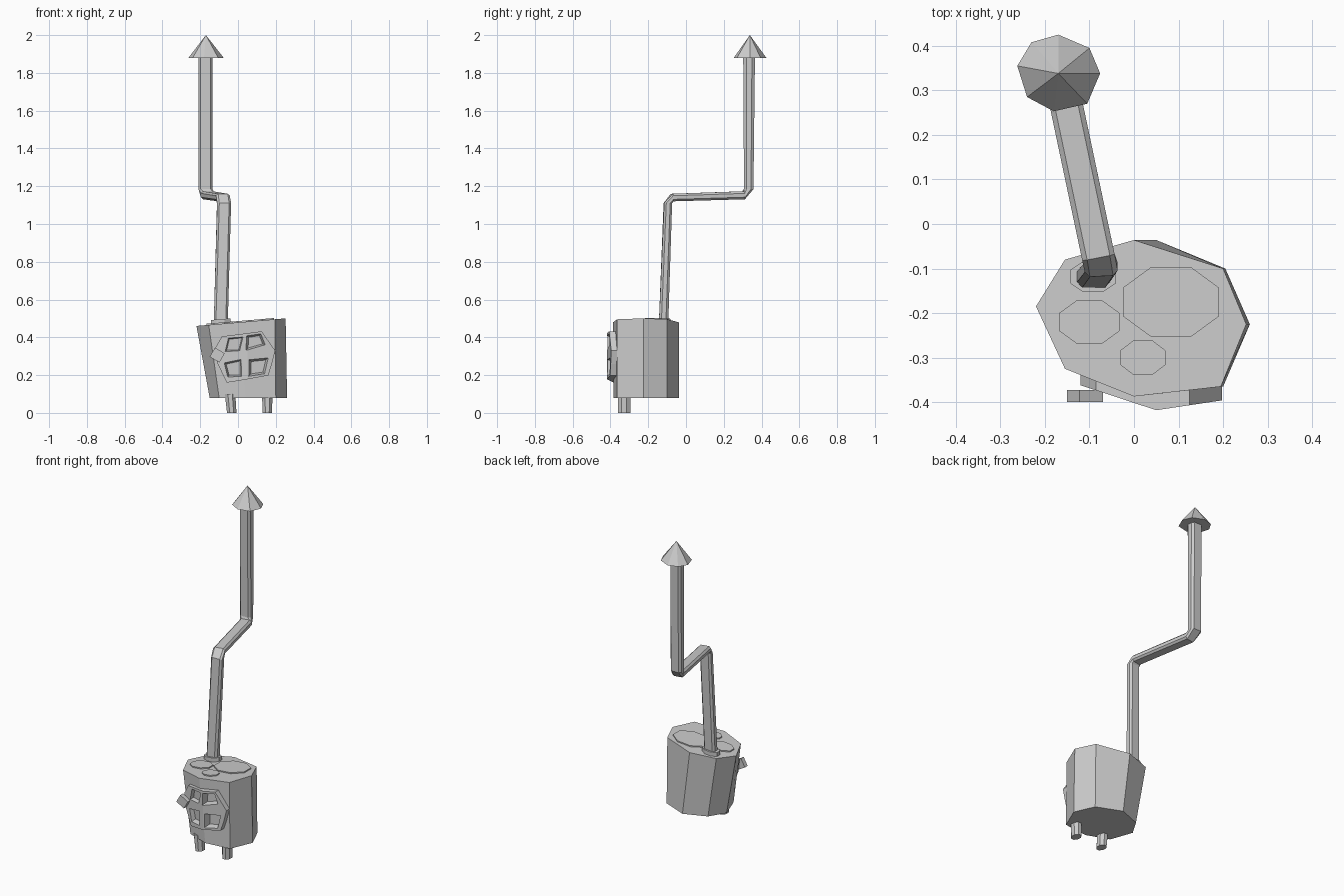
import bpy, bmesh
from math import cos, sin, pi, radians
from mathutils import Matrix, Vector

if "Cube" in bpy.data.objects:
    bpy.data.objects.remove(bpy.data.objects["Cube"])


def finish(bm, name):
    bmesh.ops.recalc_face_normals(bm, faces=bm.faces)
    mesh = bpy.data.meshes.new(name)
    bm.to_mesh(mesh)
    bm.free()
    ob = bpy.data.objects.new(name, mesh)
    bpy.context.collection.objects.link(ob)
    return ob


def add_loft(bm, rings):
    """Bridge equal-length rings of points and cap both ends."""
    loops = [[bm.verts.new(p) for p in r] for r in rings]
    n = len(loops[0])
    for a, b in zip(loops, loops[1:]):
        for i in range(n):
            bm.faces.new((a[i], a[(i + 1) % n], b[(i + 1) % n], b[i]))
    bm.faces.new(loops[0])
    bm.faces.new(loops[-1])


def loft(name, *rings):
    bm = bmesh.new()
    add_loft(bm, rings)
    return finish(bm, name)


def oval(cx, cy, rx, ry, n=8, turn=pi / 8):
    return [(cx + rx * cos(2 * pi * i / n + turn), cy + ry * sin(2 * pi * i / n + turn)) for i in range(n)]


def top_z(x):
    return 0.479 + 0.085 * x


# stove body: lopsided octagonal drum with a sloping top
top = [(-.22, -.185), (-.155, -.08), (0, -.036), (.20, -.10), (.252, -.225), (.195, -.365), (0, -.387), (-.155, -.325)]
base = [(-.15, -.19), (-.09, -.09), (.05, -.036), (.205, -.10), (.26, -.225), (.20, -.365), (.04, -.383), (-.10, -.33)]
loft("stove_body", [(x, y, .08) for x, y in base], [(x, y, top_z(x)) for x, y in top])

# hot plates and pipe collar, following the slope of the top
for name, cx, cy, rx, ry, h in (
        ("large_hot_plate", .083, -.175, .116, .085, .007),
        ("medium_hot_plate", -.10, -.22, .073, .053, .007),
        ("small_hot_plate", .02, -.30, .055, .042, .007),
        ("pipe_collar", -.092, -.118, .056, .038, .025)):
    ring = oval(cx, cy, rx, ry)
    loft(name, [(x, y, top_z(x) - .02) for x, y in ring], [(x, y, top_z(x) + h) for x, y in ring])

# two front legs
for name, x0, x1 in (("left_leg", -.033, -.042), ("right_leg", .155, .155)):
    loft(name, [(x, y, 0) for x, y in oval(x0, -.328, .027, .036)],
         [(x, y, .10) for x, y in oval(x1, -.328, .03, .036)])

# stove pipe: flattened octagon section swept round two chamfered bends
section = [(.037, .012), (.026, .025), (-.026, .025), (-.037, .012),
           (-.037, -.012), (-.026, -.025), (.026, -.025), (.037, -.012)]
stations = [  # centre, tilt from vertical, sideways turn, thickness factor
    ((-.092, -.120, .44), 3, 0, 1),
    ((-.074, -.096, 1.11), 3, 3, .85),
    ((-.080, -.074, 1.14), 85, 11, .8),
    ((-.160, .305, 1.152), 85, 11, .85),
    ((-.172, .332, 1.185), 2, 0, 1),
    ((-.172, .334, 1.90), 0, 0, 1.25)]
rings = []
for c, tilt, turn, k in stations:
    m = Matrix.Rotation(radians(turn), 3, 'Z') @ Matrix.Rotation(radians(-tilt), 3, 'X')
    rings.append([Vector(c) + m @ Vector((x, y * k, 0)) for x, y in section])
loft("stove_pipe", *rings)

# pointed rain cap
bm = bmesh.new()
rim = [bm.verts.new((x, y, 1.88)) for x, y in (
    (-.262, .355), (-.23, .408), (-.17, .425), (-.10, .395), (-.076, .338), (-.105, .27), (-.18, .253), (-.24, .285))]
tip = bm.verts.new((-.17, .338, 2.0))
for i in range(8):
    bm.faces.new((rim[i], rim[(i + 1) % 8], tip))
bm.faces.new(rim)
finish(bm, "rain_cap")


# door: two flat wings meeting at a vertical crease
def door_y(x):
    return -.418 + (.05 - x) * .33 if x < .05 else -.418 + (x - .05) * .15


left = [(.05, .422), (-.085, .405), (-.12, .345), (-.11, .265), (-.06, .16), (.05, .178)]
right = [(.05, .178), (.16, .198), (.18, .26), (.197, .33), (.125, .432), (.05, .422)]
bm = bmesh.new()
for half in (left, right):
    f = bm.faces.new([bm.verts.new((x, door_y(x), z)) for x, z in half])
bmesh.ops.remove_doubles(bm, verts=bm.verts, dist=.001)
bmesh.ops.recalc_face_normals(bm, faces=bm.faces)
back = bmesh.ops.extrude_face_region(bm, geom=bm.faces[:], use_keep_orig=True)
bmesh.ops.translate(bm, vec=(0, .04, 0), verts=[g for g in back["geom"] if isinstance(g, bmesh.types.BMVert)])
door = finish(bm, "stove_door")

# four tapered window openings
panes = [[(-.052, .397), (.028, .403), (.01, .328), (-.07, .323)],
         [(.045, .408), (.122, .42), (.146, .36), (.04, .33)],
         [(-.075, .266), (.018, .285), (.02, .192), (-.055, .188)],
         [(.057, .283), (.162, .293), (.142, .206), (.055, .192)]]
bm = bmesh.new()
for p in panes:
    cx, cz = sum(a for a, _ in p) / 4, sum(b for _, b in p) / 4
    rings = []
    for off, k in ((-.02, 1.1), (.06, .55)):
        pts = [(cx + (x - cx) * k, cz + (z - cz) * k) for x, z in p]
        rings.append([(x, door_y(x) + off, z) for x, z in pts])
    add_loft(bm, rings)
bmesh.ops.triangulate(bm, faces=bm.faces)
cutter = finish(bm, "window_cutter")
cutter.hide_render = True
cutter.hide_viewport = True
cut = door.modifiers.new("windows", 'BOOLEAN')
cut.operation = 'DIFFERENCE'
cut.solver = 'EXACT'
cut.object = cutter

# door handle: small tilted block
bm = bmesh.new()
bmesh.ops.create_cube(bm, size=1, matrix=Matrix.Translation((-.11, -.386, .306))
                      @ Matrix.Rotation(radians(30), 4, 'Y') @ Matrix.Diagonal((.06, .027, .056, 1)))
finish(bm, "door_handle")
